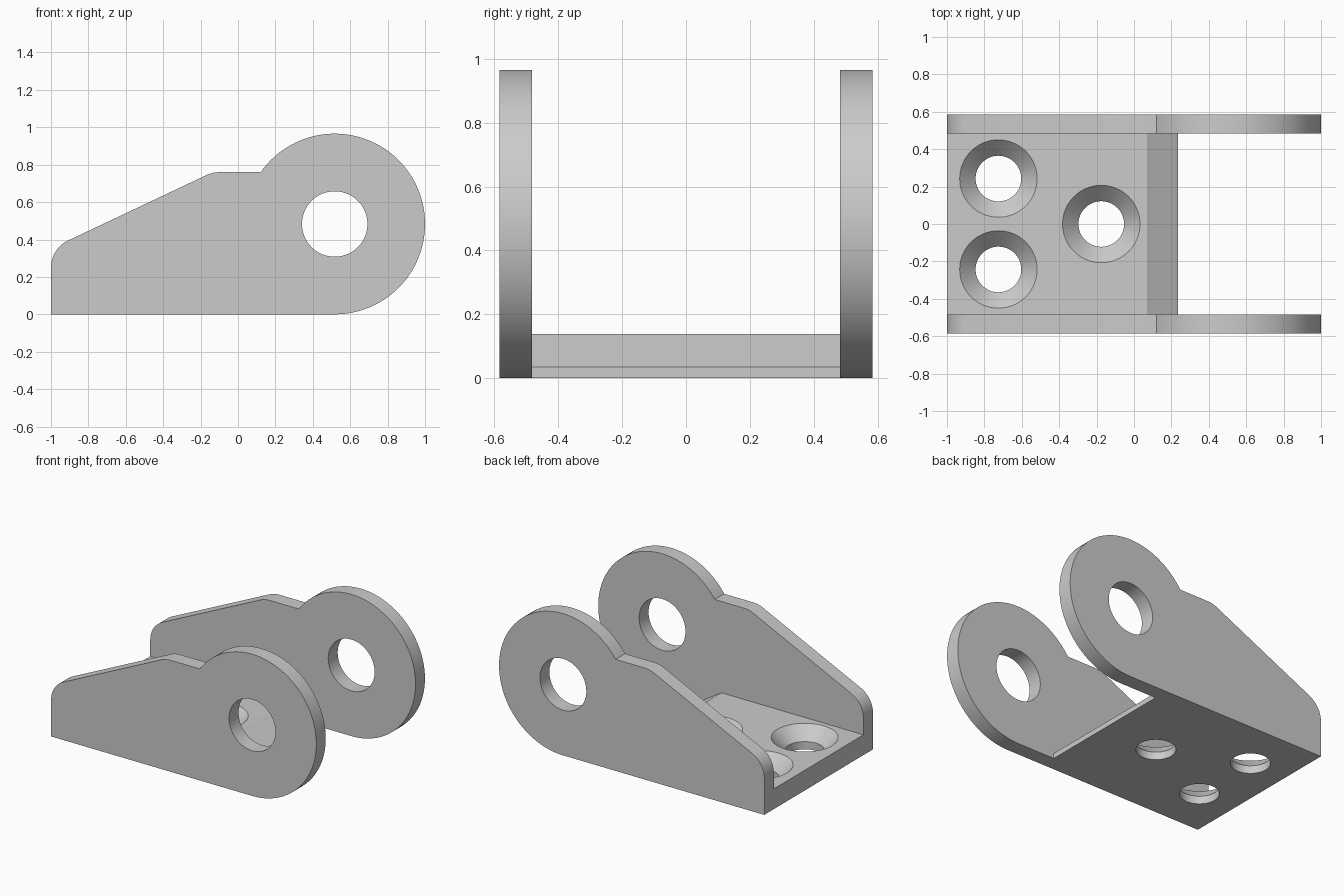
import bpy, bmesh
from math import sin, cos, radians

cube = bpy.data.objects.get("Cube")
if cube:
    bpy.data.objects.remove(cube, do_unlink=True)

grey = bpy.data.materials.new("plain_grey")
grey.use_nodes = True
colour = (0.6, 0.6, 0.6, 1)
grey.diffuse_color = colour
grey.node_tree.nodes["Principled BSDF"].inputs["Base Color"].default_value = colour

HALF_WIDTH, HALF_GAP = 0.585, 0.483
EYE_X, EYE_R = 0.517, 0.483
FLOOR = 0.138
SLOPE = 25.3          # angle of the sloping top edge, degrees


def arc(cx, cz, r, start, end, steps):
    """Points on a circle, angles in degrees."""
    angles = [radians(start + (end - start) * i / steps) for i in range(steps + 1)]
    return [(cx + r * cos(a), cz + r * sin(a)) for a in angles]


def make_object(name, bm):
    bmesh.ops.recalc_face_normals(bm, faces=bm.faces[:])
    mesh = bpy.data.meshes.new(name)
    bm.to_mesh(mesh)
    bm.free()
    mesh.materials.append(grey)
    obj = bpy.data.objects.new(name, mesh)
    bpy.context.collection.objects.link(obj)
    return obj


def extrude_xz(name, outline, half):
    """Solid with an x-z outline, reaching from y = -half to y = half."""
    bm = bmesh.new()
    face = bm.faces.new([bm.verts.new((x, -half, z)) for x, z in outline])
    out = bmesh.ops.extrude_face_region(bm, geom=[face])
    moved = [v for v in out["geom"] if isinstance(v, bmesh.types.BMVert)]
    bmesh.ops.translate(bm, verts=moved, vec=(0, 2 * half, 0))
    return make_object(name, bm)


def lathe_z(name, profile, x, y, sides=64):
    """Solid of revolution about a vertical axis, from (radius, z) pairs."""
    bm = bmesh.new()
    rings = []
    for r, z in profile:
        circle = arc(x, y, r, 0, 360, sides)[:-1]
        rings.append([bm.verts.new((px, py, z)) for px, py in circle])
    for low, high in zip(rings, rings[1:]):
        for i in range(sides):
            j = (i + 1) % sides
            bm.faces.new((low[i], low[j], high[j], high[i]))
    bm.faces.new(rings[0])
    bm.faces.new(rings[-1])
    return make_object(name, bm)


# Side outline: rounded heel, sloping edge, short flat, round eye
outline = [(-1, 0)]
outline += arc(-0.84, 0.25, 0.16, 180, 90 + SLOPE, 12)
outline += arc(-0.10, 0.60, 0.16, 90 + SLOPE, 90, 6)
outline += arc(EYE_X, EYE_R, EYE_R, 145, -90, 72)
bracket = extrude_xz("clevis_bracket", outline, HALF_WIDTH)

# Channel between the cheeks, leaving the floor with its sloped end
channel = [(-1.2, FLOOR), (0.07, FLOOR), (0.235, 0.035), (0.235, -0.2),
           (1.2, -0.2), (1.2, 1.2), (-1.2, 1.2)]
cutters = [extrude_xz("channel_cutter", channel, HALF_GAP)]

# Pin hole through both cheeks
cutters.append(extrude_xz("pin_hole_cutter",
                          arc(EYE_X, EYE_R, 0.175, 0, 360, 64)[:-1], 1))

# Countersunk screw holes in the floor
screw = [(0.122, -0.1), (0.122, 0.053), (0.207, FLOOR), (0.207, 0.3)]
for x, y in ((-0.725, 0.243), (-0.725, -0.243), (-0.175, 0)):
    cutters.append(lathe_z("screw_hole_cutter", screw, x, y))

for cutter in cutters:
    cutter.hide_render = True
    cut = bracket.modifiers.new(cutter.name, "BOOLEAN")
    cut.operation = "DIFFERENCE"
    cut.solver = "EXACT"
    cut.object = cutter

# Apply the cuts, then discard the cutters
bpy.context.view_layer.update()
evaluated = bracket.evaluated_get(bpy.context.evaluated_depsgraph_get())
solid = bpy.data.meshes.new_from_object(evaluated)
bracket.modifiers.clear()
bracket.data = solid
for cutter in cutters:
    bpy.data.objects.remove(cutter, do_unlink=True)

# Smooth the curved walls, keep the edges crisp
for obj in bpy.context.selected_objects:
    obj.select_set(False)
bracket.select_set(True)
bpy.context.view_layer.objects.active = bracket
bpy.ops.object.shade_smooth_by_angle(angle=radians(20))
